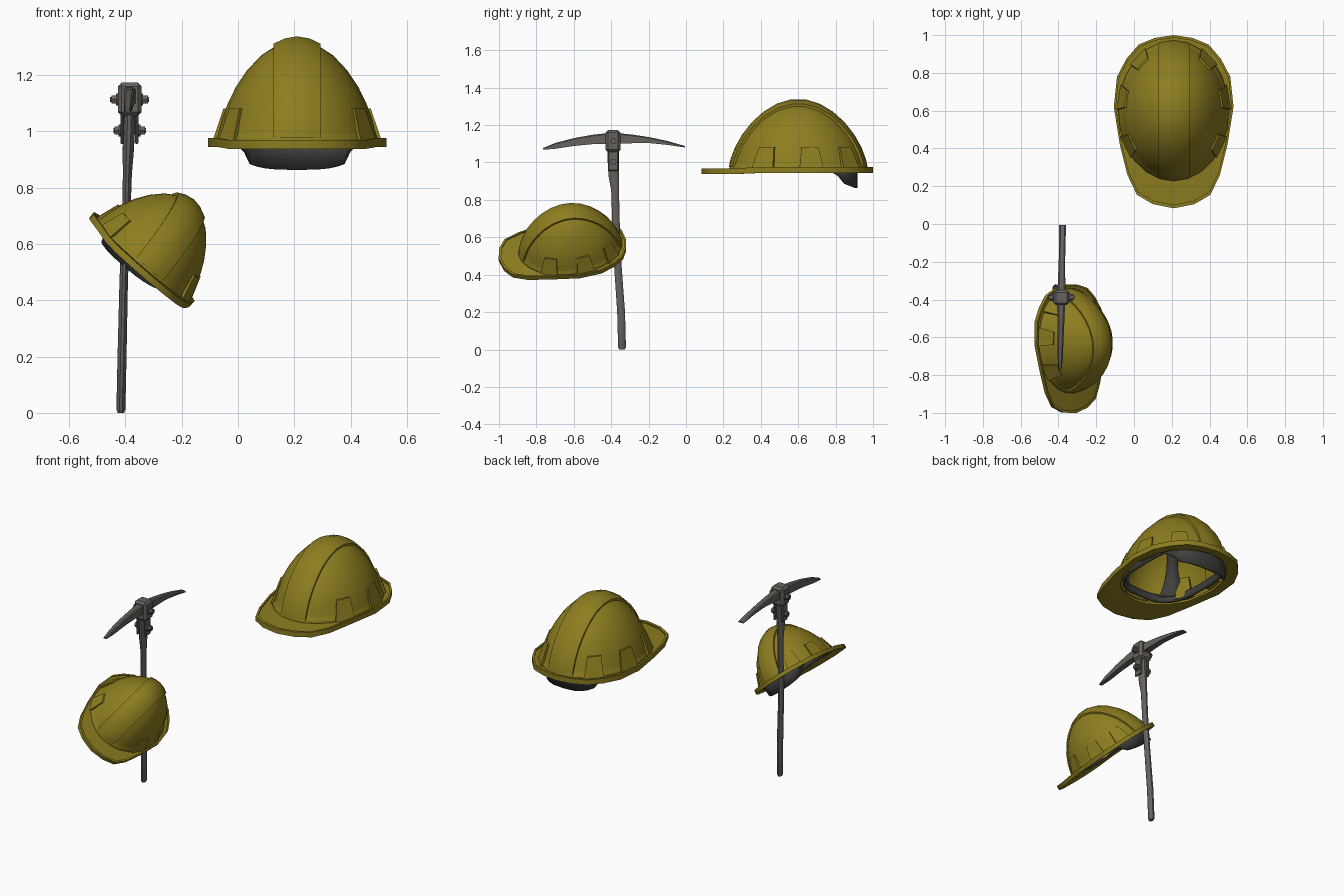
import bpy, bmesh, math
from mathutils import Matrix, Vector

if "Cube" in bpy.data.objects:
    bpy.data.objects.remove(bpy.data.objects["Cube"])


def material(name, rgb):
    m = bpy.data.materials.new(name)
    m.diffuse_color = (*rgb, 1)
    m.use_nodes = True
    m.node_tree.nodes["Principled BSDF"].inputs["Base Color"].default_value = m.diffuse_color
    return m


YELLOW = material("helmet_yellow", (0.265, 0.205, 0.014))
DARK = material("dark_lining", (0.05, 0.05, 0.048))
STEEL = material("worn_steel", (0.135, 0.125, 0.113))


def build(name, verts, faces, mat, angle=35, solid=0, offset=-1):
    me = bpy.data.meshes.new(name)
    me.from_pydata([tuple(v) for v in verts], [], faces)
    bm = bmesh.new()
    bm.from_mesh(me)
    bmesh.ops.recalc_face_normals(bm, faces=bm.faces)
    bm.to_mesh(me)
    bm.free()
    me.materials.append(mat)
    ob = bpy.data.objects.new(name, me)
    bpy.context.collection.objects.link(ob)
    if angle:
        bpy.ops.object.select_all(action='DESELECT')
        ob.select_set(True)
        bpy.context.view_layer.objects.active = ob
        bpy.ops.object.shade_smooth_by_angle(angle=math.radians(angle))
    if solid:
        s = ob.modifiers.new("thickness", 'SOLIDIFY')
        s.thickness, s.offset = solid, offset
    return ob


def loft(name, rings, mat, closed=True, caps=(True, True), loop=False, **kw):
    n = len(rings[0])
    verts = [v for r in rings for v in r]
    m = len(rings)
    faces = []
    for i in range(m if loop else m - 1):
        a, b = i * n, ((i + 1) % m) * n
        for j in range(n if closed else n - 1):
            k = (j + 1) % n
            faces.append((a + j, a + k, b + k, b + j))
    if caps[0]:
        faces.append(tuple(range(n)))
    if caps[1]:
        faces.append(tuple(range((m - 1) * n, m * n)))
    return build(name, verts, faces, mat, **kw)


# Helmet dome surface: height over a normalised elliptic base
W, L, H, Z0 = 0.28, 0.355, 0.355, 0.01


def height(r):
    return H * max(0, 1 - r ** 1.9) ** 0.66


def on_dome(r, deg, z=None):
    a = math.radians(deg)
    return (W * r * math.cos(a), L * r * math.sin(a), Z0 + height(r) if z is None else z)


parts = []

# Dome shell, flared softly into the brim
rings = [[on_dome(1.05, j * 15, .007) for j in range(24)], [on_dome(1.012, j * 15, .02) for j in range(24)]]
rings += [[on_dome(r, j * 15) for j in range(24)] for r in (.985, .95, .88, .78, .64, .46, .25, .07)]
parts.append(loft("helmet_dome", rings, YELLOW, caps=(False, True), solid=0.012, angle=60))

# Central ridge over the crown: columns are (x, scale)
cols = [(-.083, .97), (-.081, 1.035), (-.042, 1.042), (0, 1.045), (.042, 1.042), (.081, 1.035), (.083, .97)]
rows = []
for t, k in [(-90, .93)] + [(-90 + 12 * i, 1) for i in range(16)] + [(90, .93)]:
    row = []
    for x, s in cols:
        y = L * math.sqrt(0.998 - (x / W) ** 2) * math.sin(math.radians(t))
        row.append((x * s, y * s * k, Z0 + height(math.hypot(x / W, y / L)) * s * k))
    rows.append(row)
parts.append(loft("helmet_ridge", rows, YELLOW, closed=False, caps=(False, False)))

# Brim with visor and raised lip
half = [(0, .40), (.10, .385), (.185, .35), (.25, .275), (.30, .18), (.317, .02), (.285, -.18),
        (.245, -.34), (.195, -.445), (.11, -.495), (0, -.517)]
outline = half + [(-x, y) for x, y in reversed(half[1:-1])]


def brim_ring(s, z):
    return [(x * s, y * s, z - (.007 if y < -.3 else 0)) for x, y in outline]


def brim_inner(z):
    return [on_dome(.965, math.degrees(math.atan2(y / L, x / W)), z) for x, y in outline]


parts.append(loft("helmet_brim", [brim_inner(.005), brim_ring(.97, .005), brim_ring(.965, .016),
                                  brim_ring(1, .016), brim_ring(1, -.015), brim_ring(.96, -.015),
                                  brim_inner(-.008)], YELLOW, caps=(False, False), loop=True))

# Three wedge-shaped side vents on each side, fading into the dome at the top
for side in (0, 1):
    for i, c in enumerate((-31, 11, 50)):
        rings = []
        for r, z, d in ((.86, .005, 10), (1.075, .005, 10), (.935, .122, 8), (.80, .122, 8)):
            rings.append([on_dome(r, 180 - c - s * d if side else c + s * d, z) for s in (-1, 1)])
        verts = [r[0] for r in rings] + [r[1] for r in rings]
        faces = [(0, 1, 2, 3), (4, 5, 6, 7)] + [(k, (k + 1) % 4, 4 + (k + 1) % 4, 4 + k) for k in range(4)]
        parts.append(build(f"helmet_vent_{'left' if side else 'right'}_{i + 1}", verts, faces, YELLOW, angle=0))


# Headband, dipping low at the nape
def band_bottom(y):
    if y < .19:
        return -.005
    if y < .25:
        return -.005 - (y - .19) / .06 * .07
    return -.075 - (y - .25) / .065 * .023


band = [[], []]
for j in range(32):
    c, s = math.cos(j * math.pi / 16), math.sin(j * math.pi / 16)
    x = math.copysign(abs(c) ** .66, c) * .222
    y = math.copysign(abs(s) ** .66, s) * .302 + .01
    band[0].append((x, y, .04))
    band[1].append((x * (.93 if y > .19 else 1), y, band_bottom(y)))
parts.append(loft("helmet_headband", band, DARK, caps=(False, False), solid=0.012, offset=0))

# Crossed diagonal suspension straps, flared where they meet the headband
for nm, deg in (("first", 45), ("second", 135)):
    d = Vector((math.cos(math.radians(deg)), math.sin(math.radians(deg)), 0))
    n = Vector((-d.y, d.x, 0))
    rows = []
    for i in range(17):
        t = math.sin(math.radians(-90 + 11.25 * i))
        c = Vector((W * d.x * t, L * d.y * t, 0)) * .86
        w = .03 + .045 * abs(t) ** 12
        rows.append([tuple(c + n * s * w + Vector((0, 0, Z0 + height(min(.995, abs(t))) * .88)))
                     for s in (-1, 1)])
    parts.append(loft(f"helmet_{nm}_strap", rows, DARK, closed=False, caps=(False, False),
                      solid=0.008, offset=0))

# Place the upright helmet and a smaller tilted copy
upright = Matrix.Translation((.21, .6, .96))
tilted = (Matrix.Translation((-.340, -.618, .540)) @ Matrix.Rotation(math.radians(41), 4, 'Y')
          @ Matrix.Rotation(math.radians(3.8), 4, 'X') @ Matrix.Rotation(math.radians(8.5), 4, 'Z')
          @ Matrix.Scale(.752, 4))
for ob in parts:
    twin = ob.copy()
    twin.name = "small_" + ob.name
    bpy.context.collection.objects.link(twin)
    ob.matrix_world = upright
    twin.matrix_world = tilted

# Pickaxe handle: gently curved oval shaft
path = [(-.416, -.342, 0, .011, .016), (-.416, -.342, .012, .016, .022), (-.412, -.347, .2, .016, .022),
        (-.406, -.366, .47, .015, .021), (-.397, -.375, .7, .015, .021), (-.393, -.379, .85, .016, .022),
        (-.390, -.386, .93, .020, .030), (-.387, -.389, 1.0, .021, .031), (-.385, -.39, 1.13, .024, .033)]
loft("pick_handle", [[(x + rx * math.cos(a * math.pi / 5), y + ry * math.sin(a * math.pi / 5), z)
                      for a in range(10)] for x, y, z, rx, ry in path], STEEL, angle=40)

# Pick head: pointed front arm and flat chisel rear arm
arms = [(-.765, 1.077, 1.068, .010), (-.70, 1.104, 1.073, .014), (-.60, 1.130, 1.088, .016),
        (-.50, 1.148, 1.098, .019), (-.39, 1.16, 1.10, .022), (-.28, 1.148, 1.103, .019),
        (-.20, 1.136, 1.104, .017), (-.10, 1.115, 1.094, .017), (-.005, 1.088, 1.080, .019)]
rings = []
for y, t, b, w in arms:
    x = -.385 + (y + .39) * .018
    rings.append([(x - w, y, b), (x + w, y, b), (x + w, y, t - .006), (x + w * .6, y, t),
                  (x - w * .6, y, t), (x - w, y, t - .006)])
loft("pick_arms", rings, STEEL, angle=25)


def box(name, lo, hi, mat, bevel):
    verts = [(x, y, z) for x in (lo[0], hi[0]) for y in (lo[1], hi[1]) for z in (lo[2], hi[2])]
    faces = [(0, 1, 3, 2), (4, 5, 7, 6), (0, 1, 5, 4), (2, 3, 7, 6), (0, 2, 6, 4), (1, 3, 7, 5)]
    ob = build(name, verts, faces, mat, angle=0)
    b = ob.modifiers.new("bevel", 'BEVEL')
    b.width, b.segments = bevel, 1
    return ob


# Head socket and side straps
box("pick_socket", (-.427, -.43, 1.055), (-.343, -.35, 1.173), STEEL, .013)
for nm, x in (("left", -.412), ("right", -.360)):
    box(f"pick_strap_{nm}", (x - .006, -.416, .955), (x + .006, -.362, 1.08), STEEL, .004)


def rod(name, x0, x1, z, r, sides):
    loft(name, [[(x, -.388 + r * math.cos(a * 2 * math.pi / sides), z + r * math.sin(a * 2 * math.pi / sides))
                 for a in range(sides)] for x in (x0, x1)], STEEL, angle=0)


# Through bolts with hexagonal heads
for nm, z, reach, seat in (("upper", 1.113, .069, .042), ("lower", 1.003, .058, .033)):
    rod(f"pick_{nm}_bolt", -.385 - reach, -.385 + reach, z, .009, 8)
    for side, s in (("left", -1), ("right", 1)):
        rod(f"pick_{nm}_washer_{side}", -.385 + s * (seat - .01), -.385 + s * (seat + .006), z, .022, 10)
        rod(f"pick_{nm}_nut_{side}", -.385 + s * seat, -.385 + s * (reach - .004), z, .017, 6)
